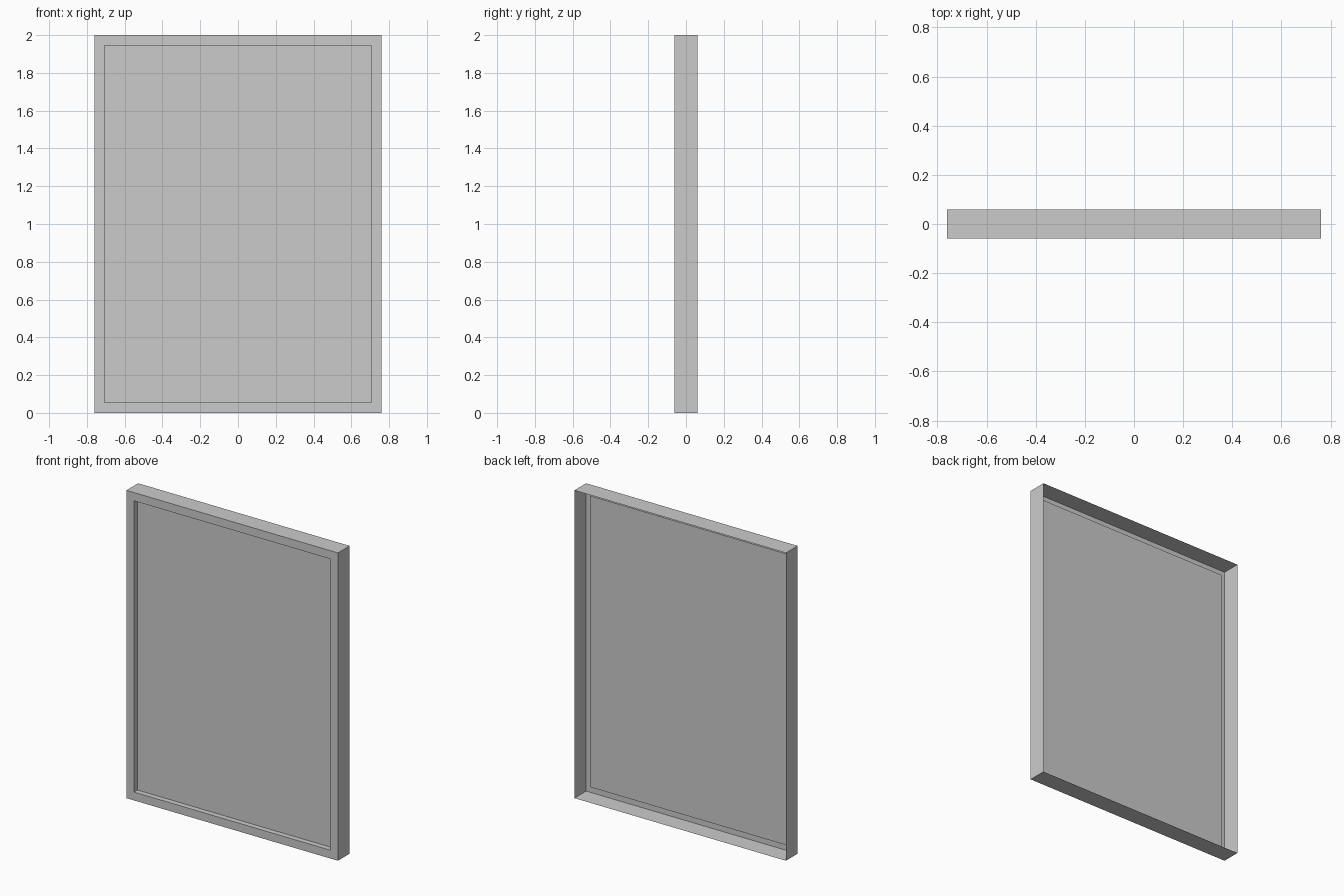
import bpy, bmesh

if "Cube" in bpy.data.objects:
    bpy.data.objects.remove(bpy.data.objects["Cube"])

W, D, H = 1.52, 0.12, 2.0      # outer size
BORDER, RECESS = 0.054, 0.035  # front rim width, panel set-back

bm = bmesh.new()


def loop(inset, y):
    """Rectangular ring of vertices, inset from the outer edge, at depth y."""
    x, lo, hi = W / 2 - inset, inset, H - inset
    return [bm.verts.new((px, y, pz)) for px, pz in
            ((-x, lo), (x, lo), (x, hi), (-x, hi))]


# Single-skin tray: open back, outer walls, front rim, recess walls
rings = [loop(0, D / 2), loop(0, -D / 2),
         loop(BORDER, -D / 2), loop(BORDER, -D / 2 + RECESS)]
for a, b in zip(rings, rings[1:]):
    for i in range(4):
        j = (i + 1) % 4
        bm.faces.new((a[i], a[j], b[j], b[i]))

# Recessed flat panel, facing the front
bm.faces.new(rings[-1])

bm.normal_update()
mesh = bpy.data.meshes.new("framed_panel")
bm.to_mesh(mesh)
bm.free()
bpy.context.collection.objects.link(bpy.data.objects.new("framed_panel", mesh))
